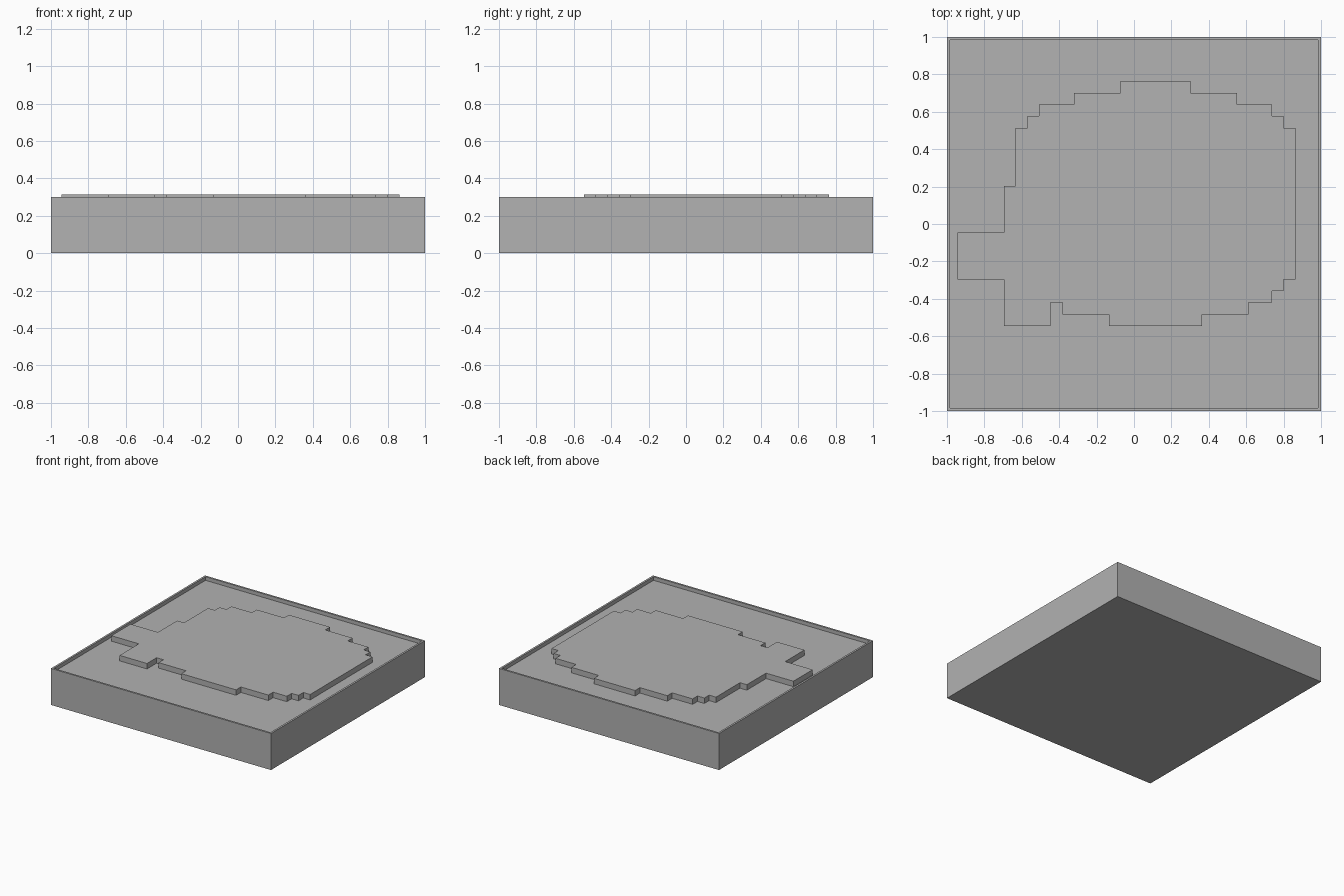
import bpy
import bmesh
from mathutils import Matrix, Vector

RIM_TOP, FLOOR, RELIEF_TOP = 0.3, 0.27, 0.315
RIM_WIDTH = 0.0225
STEP = 0.0623
ORIGIN = Vector((-0.944, -0.545, FLOOR))

cube = bpy.data.objects.get("Cube")
if cube:
    bpy.data.objects.remove(cube, do_unlink=True)

grey = bpy.data.materials.new("plain grey")
colour = (0.445, 0.445, 0.445, 1)
grey.diffuse_color = colour
grey.use_nodes = True
grey.node_tree.nodes["Principled BSDF"].inputs["Base Color"].default_value = colour


def add_object(name, bm):
    bmesh.ops.recalc_face_normals(bm, faces=bm.faces[:])
    mesh = bpy.data.meshes.new(name)
    bm.to_mesh(mesh)
    bm.free()
    mesh.materials.append(grey)
    obj = bpy.data.objects.new(name, mesh)
    bpy.context.collection.objects.link(obj)
    return obj


# Square tray: a block whose top is inset and sunk, leaving a thin rim
bm = bmesh.new()
bmesh.ops.create_cube(bm, size=1, matrix=Matrix.Translation((0, 0, RIM_TOP / 2))
                      @ Matrix.Diagonal((2, 2, RIM_TOP, 1)))
bm.normal_update()
top = max(bm.faces, key=lambda f: f.calc_center_median().z)
bmesh.ops.inset_region(bm, faces=[top], thickness=RIM_WIDTH)
sunk = bmesh.ops.extrude_discrete_faces(bm, faces=[top])["faces"][0]
bmesh.ops.translate(bm, verts=sunk.verts[:], vec=(0, 0, FLOOR - RIM_TOP))
add_object("tray", bm)

# Stepped outline: each pair is a move across, then a move up or down
moves = [(4, 4), (1, 5), (1, 1), (1, 1), (3, 1), (4, 1),
         (6, -1), (4, -1), (3, -1), (1, -1), (1, -13),
         (-1, -1), (-1, -1), (-2, -1), (-4, -1),
         (-8, 1), (-4, 1), (-1, -2), (-4, 4), (-4, 4)]
x, y = 0, 8
outline = []
for across, up in moves:
    x += across
    outline.append((x, y))
    y += up
    outline.append((x, y))

# Raised relief: the outline pulled up from the tray floor
bm = bmesh.new()
base = bm.faces.new([bm.verts.new(ORIGIN + Vector((px, py, 0)) * STEP)
                     for px, py in outline])
raised = bmesh.ops.extrude_face_region(bm, geom=[base])["geom"]
bmesh.ops.translate(bm, vec=(0, 0, RELIEF_TOP - FLOOR),
                    verts=[v for v in raised if isinstance(v, bmesh.types.BMVert)])
add_object("raised_relief", bm)
